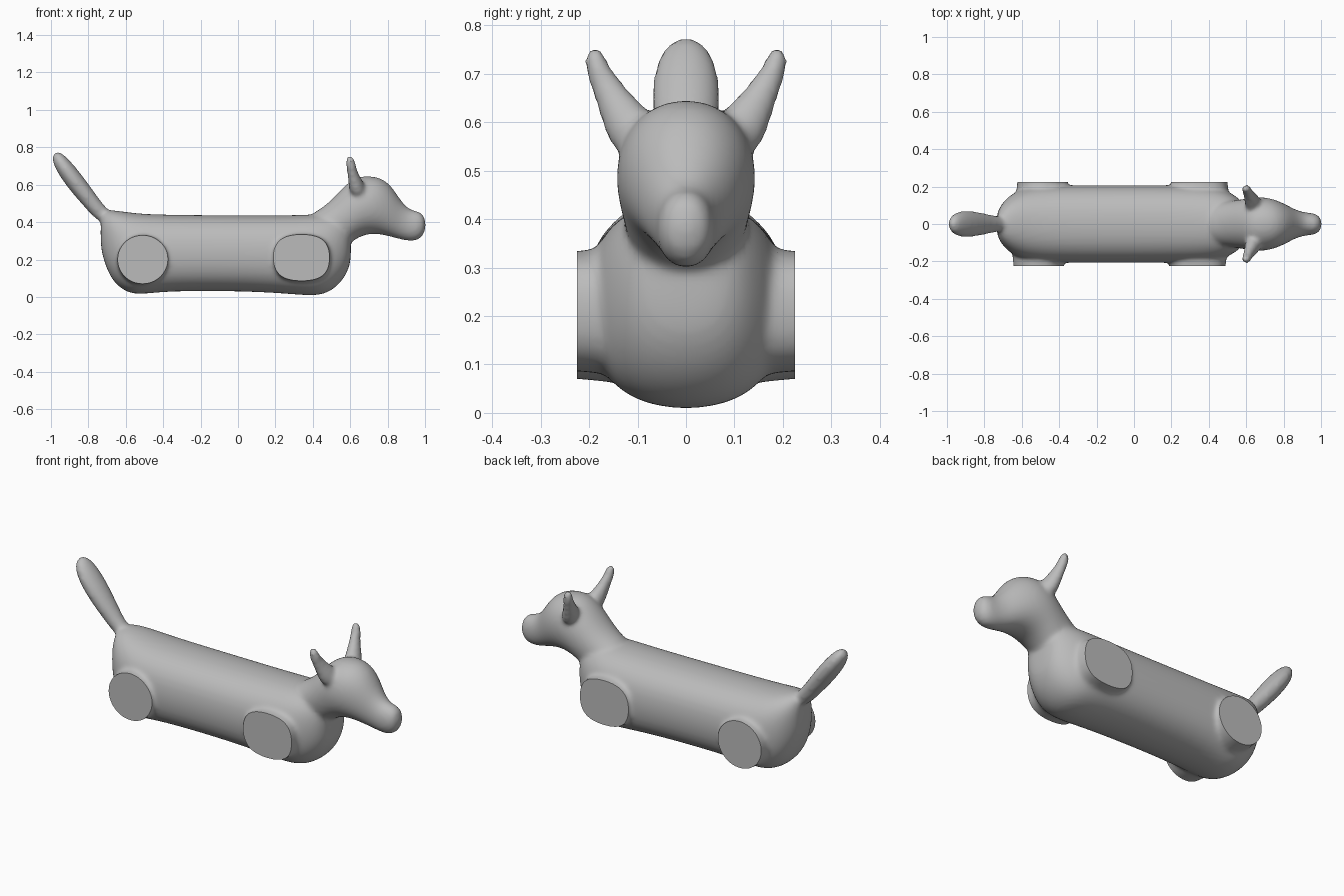
import bpy
import bmesh
import math
from mathutils import Vector

default = bpy.data.objects.get("Cube")
if default:
    bpy.data.objects.remove(default, do_unlink=True)

SIDES = 16
CUT = 0.225  # flat leg faces lie at this distance from the centre plane
X, Y, Z = Vector((1, 0, 0)), Vector((0, 1, 0)), Vector((0, 0, 1))

hide = bpy.data.materials.new("plain grey")
hide.use_nodes = True
GREY = (0.5, 0.5, 0.5, 1)
hide.diffuse_color = GREY
hide.node_tree.nodes["Principled BSDF"].inputs["Base Color"].default_value = GREY


def bulge(value, power):
    return math.copysign(abs(value) ** (2 / power), value)


def loft(bm, rings, u, v, power=2):
    """Skin a row of (centre, half width along u, half width along v) rings."""
    loops = []
    for centre, a, b in rings:
        loop = []
        for i in range(SIDES):
            t = math.tau * i / SIDES
            offset = u * a * bulge(math.cos(t), power) + v * b * bulge(math.sin(t), power)
            loop.append(bm.verts.new(Vector(centre) + offset))
        loops.append(loop)
    for low, high in zip(loops, loops[1:]):
        for i in range(SIDES):
            j = (i + 1) % SIDES
            bm.faces.new((low[i], low[j], high[j], high[i]))
    bm.faces.new(loops[0][::-1])
    bm.faces.new(loops[-1])


def profile(rows):
    """Turn side-view rows (x, bottom, top, half width) into rings."""
    return [((x, 0, (lo + hi) / 2), w, (hi - lo) / 2) for x, lo, hi, w in rows]


bm = bmesh.new()

# Long barrel body
loft(bm, profile([
    (-.735, .27, .42, .05), (-.72, .2, .46, .09), (-.68, .09, .47, .145),
    (-.61, .025, .46, .19), (-.53, .005, .45, .21), (-.4, .028, .443, .212),
    (0, .028, .44, .212), (.25, .015, .44, .212), (.4, 0, .445, .21),
    (.48, .015, .45, .19), (.55, .07, .45, .15), (.59, .14, .42, .11),
    (.605, .2, .38, .06)]), Y, Z, 2.4)

# Neck, head and snout
loft(bm, profile([
    (.36, .24, .43, .1), (.44, .22, .47, .12), (.51, .24, .53, .125),
    (.58, .27, .61, .135), (.64, .315, .648, .147), (.7, .335, .65, .147),
    (.76, .333, .643, .132), (.82, .318, .6, .103), (.87, .305, .515, .074),
    (.92, .295, .465, .062), (.96, .3, .463, .06), (.99, .325, .445, .046),
    (1.003, .36, .41, .02)]), Y, Z, 2.1)

# Club-shaped tail
lean = Vector((.83, 0, .56))
loft(bm, [
    ((-.66, 0, .39), .04, .04), ((-.73, 0, .44), .04, .042),
    ((-.8, 0, .525), .058, .047), ((-.87, 0, .615), .072, .052),
    ((-.93, 0, .695), .072, .048), ((-.965, 0, .747), .052, .035),
    ((-.979, 0, .772), .02, .016)], Y, lean)

for side in (1, -1):
    # Ears curving up and out
    across = Vector((0, side * .85, -.5))
    loft(bm, [
        ((.645, side * .09, .55), .05, .06), ((.632, side * .125, .605), .042, .052),
        ((.615, side * .155, .655), .03, .036), ((.605, side * .178, .698), .027, .028),
        ((.6, side * .19, .73), .026, .026), ((.599, side * .196, .756), .014, .014)],
        X, across)

    # Short leg stubs, rear then front
    shift = .02 if side > 0 else 0
    for x, z, a, b, power in ((-.51 + shift, .2, .137, .133, 2),
                              (.34 + shift / 2, .21, .152, .126, 2.6)):
        loft(bm, [((x, side * y, z), a * s, b * s) for y, s in
                  ((.05, 1.1), (.14, 1.07), (.2, 1.02), (.25, .99), (.32, .97))],
             X, Z, power)

bmesh.ops.recalc_face_normals(bm, faces=bm.faces)
mesh = bpy.data.meshes.new("dog_parts")
bm.to_mesh(mesh)
bm.free()
dog = bpy.data.objects.new("dog_body", mesh)
bpy.context.collection.objects.link(dog)

# Round the parts, fuse them into one skin and soften the joins
dog.modifiers.new("round", "SUBSURF").levels = 2
fuse = dog.modifiers.new("fuse", "REMESH")
fuse.mode = "VOXEL"
fuse.voxel_size = .011
soften = dog.modifiers.new("soften", "SMOOTH")
soften.factor = .5
soften.iterations = 10
graph = bpy.context.evaluated_depsgraph_get()
skin = bpy.data.meshes.new_from_object(dog.evaluated_get(graph))
dog.modifiers.clear()
dog.data = skin
bpy.data.meshes.remove(mesh)

# Slice the leg stubs flat and cap them
bm = bmesh.new()
bm.from_mesh(skin)
for side in (1, -1):
    bmesh.ops.bisect_plane(bm, geom=bm.verts[:] + bm.edges[:] + bm.faces[:],
                           plane_co=Y * side * CUT, plane_no=Y * side, clear_outer=True)
    bmesh.ops.holes_fill(bm, edges=[e for e in bm.edges if e.is_boundary], sides=0)
bmesh.ops.recalc_face_normals(bm, faces=bm.faces)
bm.to_mesh(skin)
bm.free()

skin.materials.clear()
skin.materials.append(hide)
bpy.ops.object.select_all(action="DESELECT")
dog.select_set(True)
bpy.context.view_layer.objects.active = dog
bpy.ops.object.shade_smooth_by_angle(angle=math.radians(40))
